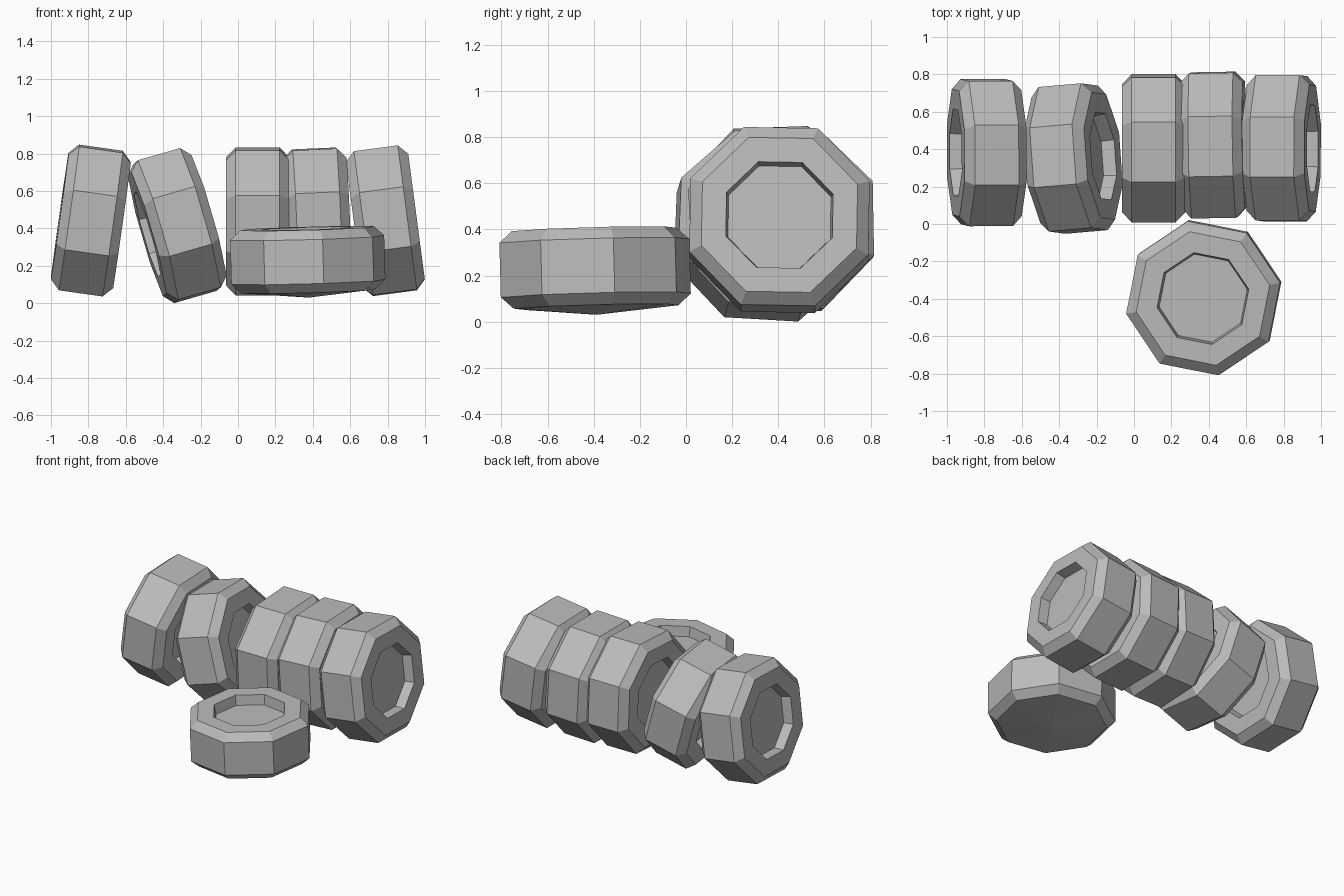
import bpy
import bmesh
from math import cos, sin, pi, radians
from mathutils import Euler

cube = bpy.data.objects.get("Cube")
if cube:
    bpy.data.objects.remove(cube, do_unlink=True)

SIDES = 8
RADIUS, SHOULDER, HOLE, FLOOR = 0.42, 0.364, 0.25, 0.24
TREAD, HALF, DEPTH = 0.118, 0.168, 0.07

rubber = bpy.data.materials.new("rubber_grey")
rubber.use_nodes = True
grey = (0.5, 0.5, 0.5, 1)
rubber.diffuse_color = grey
rubber.node_tree.nodes["Principled BSDF"].inputs["Base Color"].default_value = grey

# Half profile of one side, from the recess floor out to the tread edge
half = [(HALF - DEPTH, FLOOR), (HALF, HOLE), (HALF, SHOULDER), (TREAD, RADIUS)]


def tyre(name, location, rotation, domed=False):
    """Eight-sided tyre around its local x axis; domed closes the -x side with a low cone."""
    profile = half + [(-h, r) for h, r in reversed(half)]
    if domed:
        profile = profile[:-2]
    bm = bmesh.new()
    rings = []
    for h, r in profile:
        angles = [2 * pi * (i + 0.5) / SIDES for i in range(SIDES)]
        rings.append([bm.verts.new((h, r * cos(a), r * sin(a))) for a in angles])
    for a, b in zip(rings, rings[1:]):
        for i in range(SIDES):
            j = (i + 1) % SIDES
            bm.faces.new((a[i], a[j], b[j], b[i]))
    bm.faces.new(rings[0])
    if domed:
        tip = bm.verts.new((-HALF - 0.034, 0, 0))
        for i in range(SIDES):
            bm.faces.new((rings[-1][i], rings[-1][(i + 1) % SIDES], tip))
    else:
        bm.faces.new(rings[-1])
    bmesh.ops.recalc_face_normals(bm, faces=bm.faces)
    mesh = bpy.data.meshes.new(name)
    bm.to_mesh(mesh)
    bm.free()
    mesh.materials.append(rubber)
    obj = bpy.data.objects.new(name, mesh)
    obj.location = location
    obj.rotation_euler = rotation
    bpy.context.collection.objects.link(obj)
    return obj


# Row of standing tyres: position, then roll, lean and yaw in degrees
row = [
    ((-0.787, 0.382, 0.442), (2, 8, 0.5)),
    ((-0.325, 0.35, 0.415), (-3.5, -16, 5)),
    ((0.105, 0.405, 0.437), (3, 0, 0)),
    ((0.425, 0.422, 0.437), (1, -2.5, 1)),
    ((0.788, 0.405, 0.441), (-1, -7.5, 0)),
]
for n, (place, turn) in enumerate(row, 1):
    tyre(f"standing_tyre_{n}", place, Euler([radians(d) for d in turn]))

# Tyre lying on the ground in front, its recess facing up
tilt = Euler((radians(1.5), radians(-1.6), 0)).to_matrix()
spin = Euler((0, 0, radians(101.3 - 22.5))).to_matrix()
upright = Euler((0, radians(-90), 0)).to_matrix()
tyre("lying_tyre", (0.373, -0.394, 0.232), (tilt @ spin @ upright).to_euler(), domed=True)
